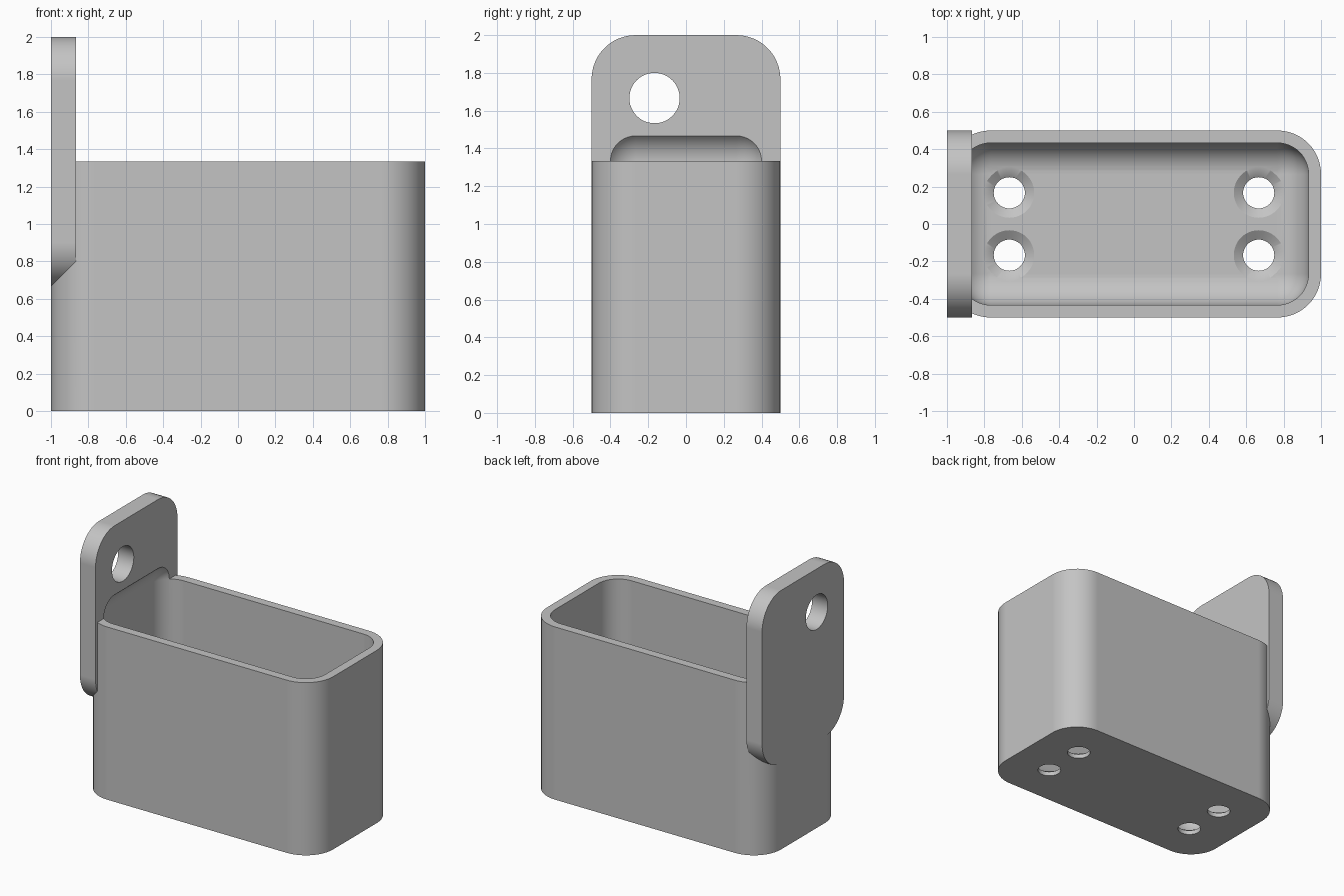
import bpy, bmesh, math
from mathutils import Matrix, Vector

cube = bpy.data.objects.get("Cube")
if cube:
    bpy.data.objects.remove(cube, do_unlink=True)

UNIT = 1 / 30
WALL = 2 * UNIT
R_OUT, R_IN = 7 * UNIT, 5 * UNIT
PLATE_X = -1 + 4 * UNIT
RIM = 4 / 3

grey = bpy.data.materials.new("plain grey")
grey.use_nodes = True
colour = (0.55, 0.55, 0.55, 1)
grey.diffuse_color = colour
grey.node_tree.nodes["Principled BSDF"].inputs["Base Color"].default_value = colour


def to_object(name, bm):
    bmesh.ops.recalc_face_normals(bm, faces=bm.faces)
    mesh = bpy.data.meshes.new(name)
    bm.to_mesh(mesh)
    bm.free()
    mesh.materials.append(grey)
    obj = bpy.data.objects.new(name, mesh)
    bpy.context.collection.objects.link(obj)
    return obj


def rounded_block(name, low, high, radius, axis=None):
    """Block between two corners; rounds edges along one axis, or all edges."""
    low, high = Vector(low), Vector(high)
    bm = bmesh.new()
    bmesh.ops.create_cube(bm, size=1)
    bmesh.ops.scale(bm, vec=high - low, verts=bm.verts)
    bmesh.ops.translate(bm, vec=(low + high) / 2, verts=bm.verts)
    edges = [e for e in bm.edges if axis is None
             or abs((e.verts[1].co - e.verts[0].co).normalized()[axis]) > 0.9]
    bmesh.ops.bevel(bm, geom=edges, offset=radius, offset_type='OFFSET',
                    segments=12, profile=0.5, affect='EDGES')
    return to_object(name, bm)


def cone_cutter(name, r_low, r_high, depth, matrix):
    bm = bmesh.new()
    bmesh.ops.create_cone(bm, cap_ends=True, segments=48, radius1=r_low,
                          radius2=r_high, depth=depth, matrix=matrix)
    return to_object(name, bm)


def combine(target, tool, operation):
    mod = target.modifiers.new(tool.name, 'BOOLEAN')
    mod.operation, mod.solver, mod.object = operation, 'EXACT', tool
    bpy.context.view_layer.objects.active = target
    bpy.ops.object.modifier_apply(modifier=mod.name)
    bpy.data.objects.remove(tool, do_unlink=True)


# Bin body and hanging plate
body = rounded_block("wall_bin", (-1, -0.5, 0), (1, 0.5, RIM), R_OUT, axis=2)
plate = rounded_block("hanging_plate", (-1, -0.5, 2 / 3), (PLATE_X, 0.5, 2), R_OUT, axis=0)
combine(body, plate, 'UNION')

# Filleted cavity, which also hollows the plate above the rim
cavity = rounded_block("cavity", (-1 + WALL, -0.5 + WALL, WALL),
                       (1 - WALL, 0.5 - WALL, 1.5), R_IN)
combine(body, cavity, 'DIFFERENCE')

# Hanging hole through the plate
turn = Matrix.Translation((-1, -R_IN, 2 - 2 * R_IN)) @ Matrix.Rotation(math.pi / 2, 4, 'Y')
combine(body, cone_cutter("hanging_hole", 4 * UNIT, 4 * UNIT, 0.6, turn), 'DIFFERENCE')

# Countersunk drain holes in the floor
r_hole, r_sink, sink = 2.5 * UNIT, 4 * UNIT, UNIT
for x in (-2 / 3, 2 / 3):
    for y in (-R_IN, R_IN):
        shaft = cone_cutter("drain_shaft", r_hole, r_hole, 0.3, Matrix.Translation((x, y, 0)))
        combine(body, shaft, 'DIFFERENCE')
        # the cone runs on past the floor so that its top is clear of it
        grow = (r_sink - r_hole) / sink
        cone = cone_cutter("drain_sink", r_hole, r_hole + grow * 2 * sink, 2 * sink,
                           Matrix.Translation((x, y, WALL)))
        combine(body, cone, 'DIFFERENCE')

# Smooth fillets with crisp edges
bpy.ops.object.select_all(action='DESELECT')
body.select_set(True)
bpy.context.view_layer.objects.active = body
bpy.ops.object.shade_smooth_by_angle(angle=math.radians(25))
weighted = body.modifiers.new("even_shading", 'WEIGHTED_NORMAL')
weighted.keep_sharp = True
